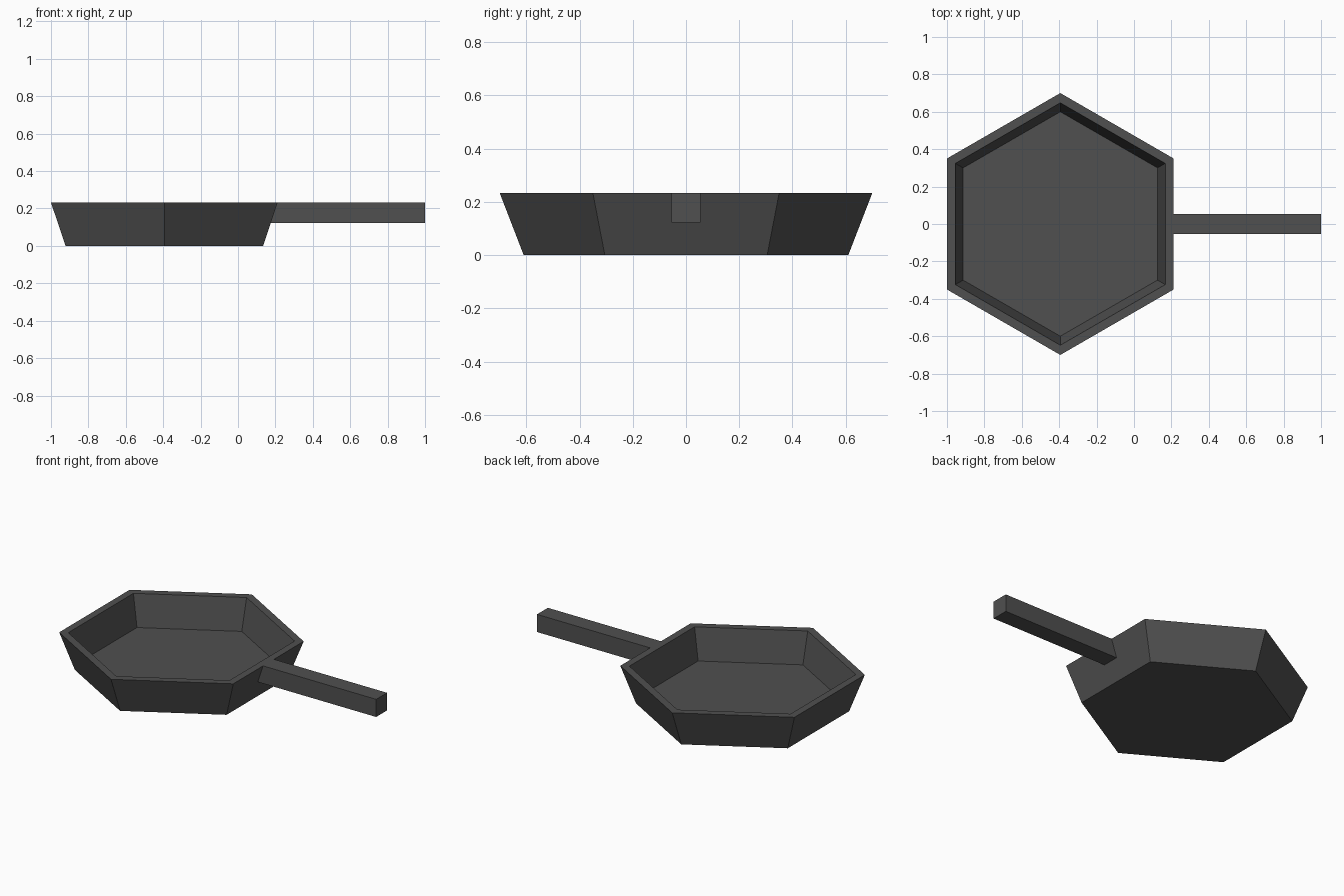
import bpy, bmesh, math

if "Cube" in bpy.data.objects:
    bpy.data.objects.remove(bpy.data.objects["Cube"])

CX, H = -0.394, 0.233            # pan centre and rim height
iron = bpy.data.materials.new("dark iron")
iron.diffuse_color = (0.08, 0.08, 0.08, 1)
iron.use_nodes = True
iron.node_tree.nodes["Principled BSDF"].inputs["Base Color"].default_value = iron.diffuse_color


def finish(name, bm):
    bmesh.ops.recalc_face_normals(bm, faces=bm.faces)
    mesh = bpy.data.meshes.new(name)
    bm.to_mesh(mesh)
    bm.free()
    mesh.materials.append(iron)
    bpy.context.collection.objects.link(bpy.data.objects.new(name, mesh))


# Hexagonal pan: (radius, height) rings from the base, over the rim, to the floor
profile = [(0.61, 0), (0.70, H), (0.648, H), (0.60, 0.038)]
bm = bmesh.new()
rings = []
for r, z in profile:
    angles = [math.radians(30 + 60 * i) for i in range(6)]
    rings.append([bm.verts.new((CX + r * math.cos(a), r * math.sin(a), z)) for a in angles])
for low, high in zip(rings, rings[1:]):
    for i in range(6):
        j = (i + 1) % 6
        bm.faces.new((low[i], low[j], high[j], high[i]))
bm.faces.new(rings[0])
bm.faces.new(rings[-1])
finish("pan", bm)

# Handle: bar flush with the rim, its inner end cut to the slope of the wall
bottom = 0.122
wall_low = 0.212 - (H - bottom) * 0.078 / H
bm = bmesh.new()
side = [bm.verts.new((x, -0.054, z)) for x, z in
        [(wall_low, bottom), (1, bottom), (1, H), (0.212, H)]]
face = bm.faces.new(side)
ext = bmesh.ops.extrude_face_region(bm, geom=[face])
bmesh.ops.translate(bm, vec=(0, 0.108, 0),
                    verts=[g for g in ext["geom"] if isinstance(g, bmesh.types.BMVert)])
finish("handle", bm)
